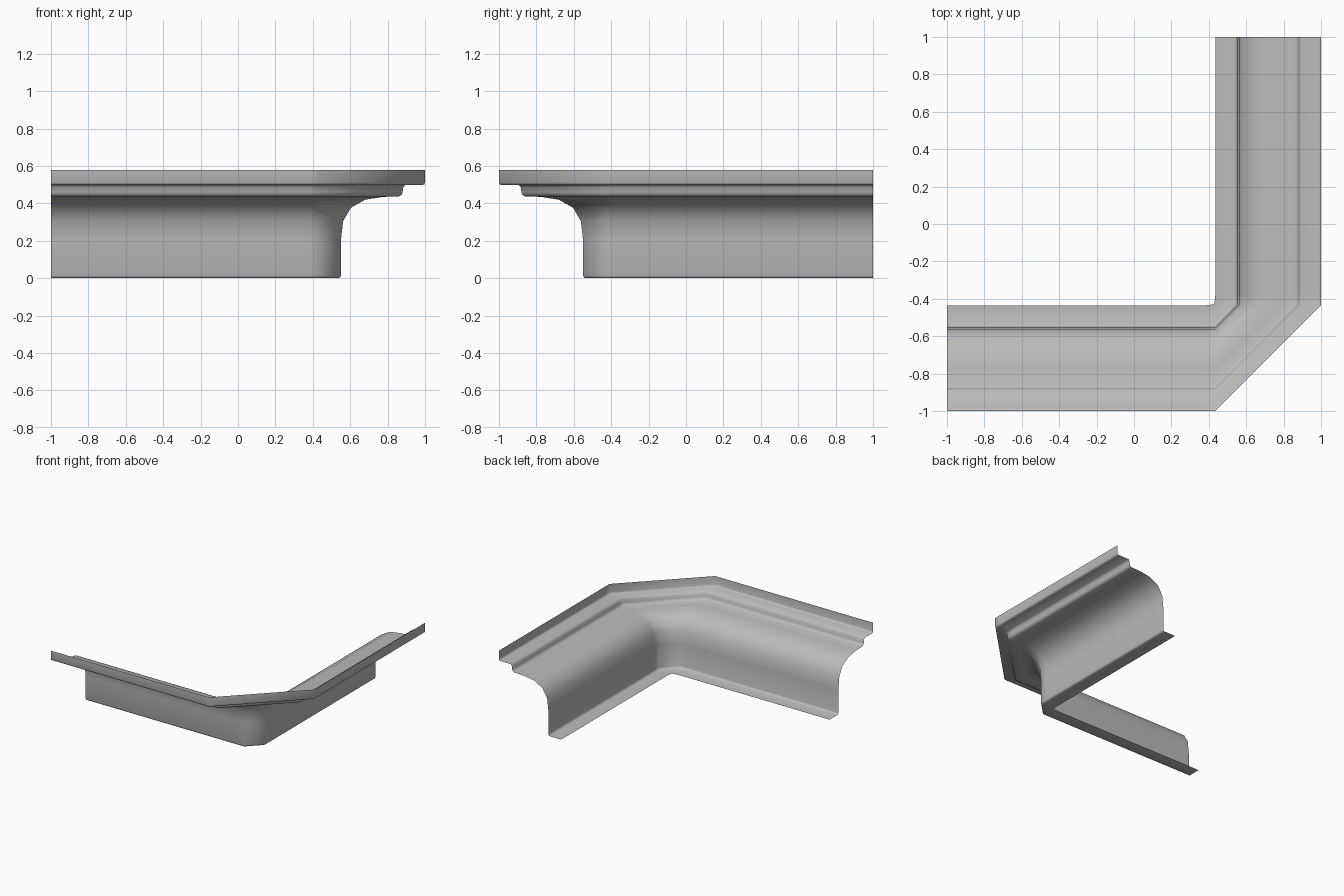
import bpy
import bmesh
import math

cube = bpy.data.objects.get("Cube")
if cube:
    bpy.data.objects.remove(cube, do_unlink=True)

grey = bpy.data.materials.new("plain grey")
grey.use_nodes = True
colour = (0.5, 0.5, 0.5, 1)
grey.diffuse_color = colour
grey.node_tree.nodes["Principled BSDF"].inputs["Base Color"].default_value = colour

INNER = 0.435    # distance of the foot's inner edge, where the corner cut begins
SUPPORT = 0.38   # edge loop holding the straight runs flat

# Moulding section: distance outward, height
section = [
    (INNER, 0), (0.537, 0), (0.546, 0.004), (0.55, 0.015),             # foot
    (0.55, 0.2), (0.562, 0.305), (0.604, 0.377), (0.68, 0.42),         # cove
    (0.775, 0.435), (0.86, 0.438), (0.875, 0.445), (0.88, 0.46),       # bead
    (0.884, 0.488), (0.893, 0.498), (0.985, 0.498), (0.996, 0.502),    # ledge
    (1, 0.512), (1, 0.58),                                             # fascia
]


def plan_path(d):
    """Half of the plan at distance d, mirrored across the corner diagonal."""
    cut = (0.423, -0.43) if d == INNER else (INNER, -d)
    half = [(-1, -d), (SUPPORT, -d), cut]
    return half + [(-y, -x) for x, y in reversed(half)]


# Sweep the section around the cut corner as an open sheet
bm = bmesh.new()
rows = [[bm.verts.new((x, y, z)) for x, y in plan_path(d)] for d, z in section]
for low, high in zip(rows, rows[1:]):
    for i in range(len(low) - 1):
        bm.faces.new((low[i], low[i + 1], high[i + 1], high[i]))
bm.normal_update()

mesh = bpy.data.meshes.new("corner_moulding")
bm.to_mesh(mesh)
bm.free()
mesh.materials.append(grey)
moulding = bpy.data.objects.new("corner_moulding", mesh)
bpy.context.collection.objects.link(moulding)

# Smooth the cove and corner, keep the crisp steps
bpy.ops.object.select_all(action="DESELECT")
moulding.select_set(True)
bpy.context.view_layer.objects.active = moulding
bpy.ops.object.shade_smooth_by_angle(angle=math.radians(50))
